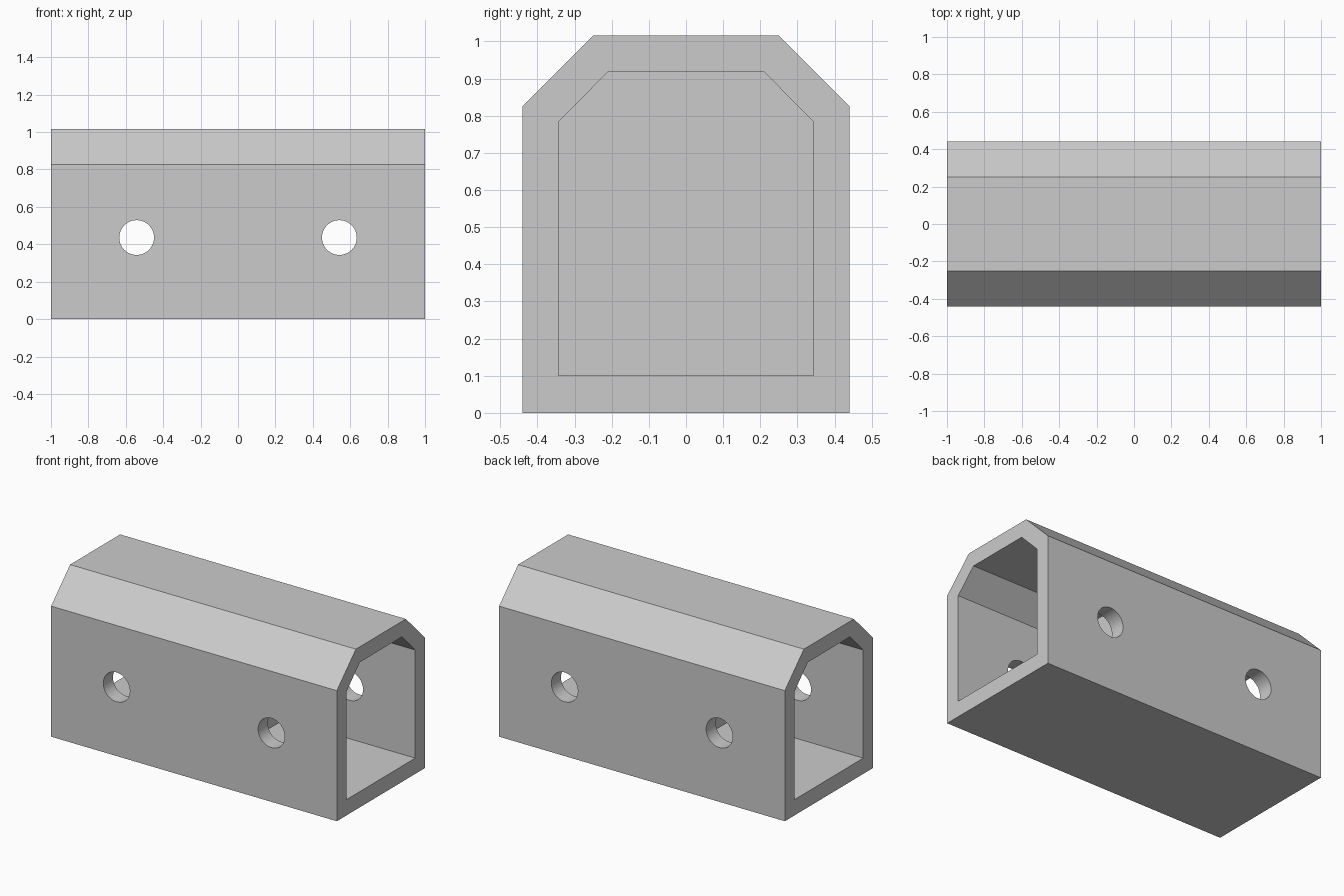
import bpy
import math

cube = bpy.data.objects.get("Cube")
if cube:
    bpy.data.objects.remove(cube, do_unlink=True)

# Plain grey material
grey = bpy.data.materials.new("light_grey")
grey.use_nodes = True
colour = (0.6, 0.6, 0.6, 1.0)
grey.diffuse_color = colour
grey.node_tree.nodes["Principled BSDF"].inputs["Base Color"].default_value = colour


def prism(name, half_profile, x0, x1):
    """Extrude a profile, mirrored across y = 0, along x."""
    ring = half_profile + [(-y, z) for y, z in reversed(half_profile)]
    n = len(ring)
    verts = [(x, y, z) for x in (x0, x1) for y, z in ring]
    faces = [(i, i + n, (i + 1) % n + n, (i + 1) % n) for i in range(n)]
    faces += [tuple(range(n)), tuple(reversed(range(n, 2 * n)))]
    mesh = bpy.data.meshes.new(name)
    mesh.from_pydata(verts, [], faces)
    mesh.update()
    mesh.materials.append(grey)
    obj = bpy.data.objects.new(name, mesh)
    bpy.context.collection.objects.link(obj)
    return obj


def select_only(obj):
    bpy.ops.object.select_all(action="DESELECT")
    obj.select_set(True)
    bpy.context.view_layer.objects.active = obj


def fix_normals(obj):
    select_only(obj)
    bpy.ops.object.mode_set(mode="EDIT")
    bpy.ops.mesh.select_all(action="SELECT")
    bpy.ops.mesh.normals_make_consistent(inside=False)
    bpy.ops.object.mode_set(mode="OBJECT")


def cut(target, cutter):
    cutter.hide_render = True
    select_only(target)
    mod = target.modifiers.new("cut", "BOOLEAN")
    mod.operation = "DIFFERENCE"
    mod.solver = "EXACT"
    mod.object = cutter
    bpy.ops.object.modifier_apply(modifier=mod.name)
    bpy.data.objects.remove(cutter, do_unlink=True)


# Chamfered outer body
body = prism("housing", [(0.44, 0), (0.44, 0.826), (0.25, 1.016)], -1, 1)
fix_normals(body)

# Cavity at each end, leaving a partition in the middle, and a cross hole
inner = [(0.343, 0.1), (0.343, 0.784), (0.21, 0.918)]
for side in (-1, 1):
    x0, x1 = sorted((side * 0.084, side * 1.2))
    cavity = prism("cavity_cutter", inner, x0, x1)
    fix_normals(cavity)
    cut(body, cavity)

    bpy.ops.mesh.primitive_cylinder_add(
        vertices=48, radius=0.093, depth=1.2,
        location=(side * 0.542, 0, 0.436), rotation=(math.pi / 2, 0, 0))
    hole = bpy.context.object
    hole.name = "hole_cutter"
    hole.data.materials.append(grey)
    cut(body, hole)

# Smooth hole walls, crisp edges elsewhere
select_only(body)
bpy.ops.object.shade_smooth_by_angle(angle=math.radians(30))
